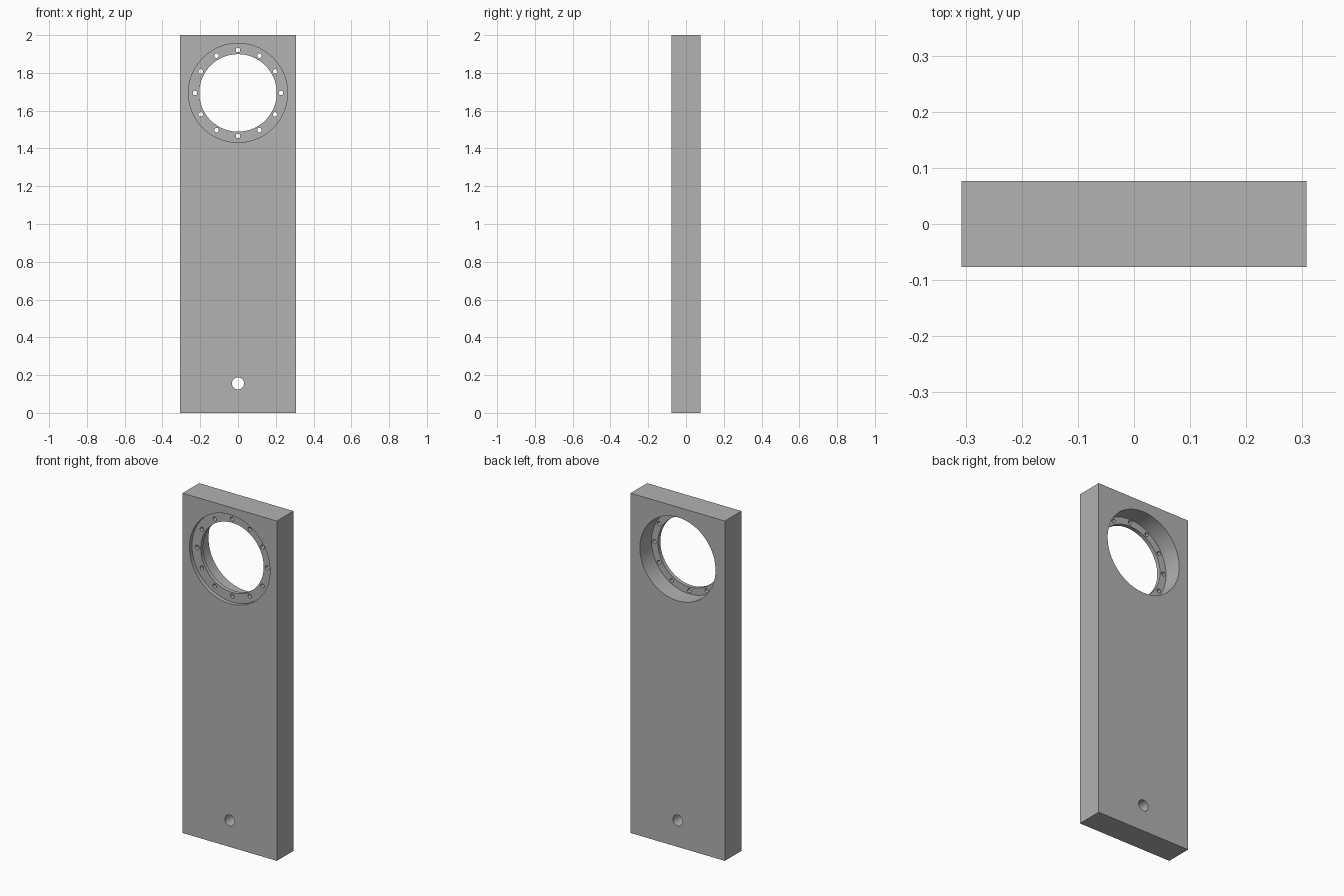
import bpy, math
from mathutils import Matrix, Vector
import bmesh

cube = bpy.data.objects.get("Cube")
if cube:
    bpy.data.objects.remove(cube, do_unlink=True)

WIDTH, DEPTH, HEIGHT = 0.614, 0.154, 2.0
FRONT, BACK = -DEPTH / 2, DEPTH / 2
RING_Z = 1.694
OVER = 0.05  # cutter overshoot past the faces

steel = bpy.data.materials.new("plain grey")
steel.use_nodes = True
grey = (0.445, 0.445, 0.445, 1)
steel.diffuse_color = grey
steel.node_tree.nodes["Principled BSDF"].inputs["Base Color"].default_value = grey


def make_object(name, bm):
    mesh = bpy.data.meshes.new(name)
    bm.to_mesh(mesh)
    bm.free()
    mesh.materials.append(steel)
    obj = bpy.data.objects.new(name, mesh)
    bpy.context.scene.collection.objects.link(obj)
    return obj


def cutter(name, centres, radius, y0, y1, sides):
    """Cylinders along y at each (x, z) centre."""
    bm = bmesh.new()
    turn = Matrix.Rotation(math.pi / 2, 4, 'X')
    for x, z in centres:
        place = Matrix.Translation((x, (y0 + y1) / 2, z)) @ turn
        bmesh.ops.create_cone(bm, cap_ends=True, segments=sides, radius1=radius,
                              radius2=radius, depth=y1 - y0, matrix=place)
    obj = make_object(name, bm)
    obj.hide_render = True
    return obj


# Plate
bm = bmesh.new()
bmesh.ops.create_cube(bm, size=1)
bmesh.ops.scale(bm, vec=(WIDTH, DEPTH, HEIGHT), verts=bm.verts)
bmesh.ops.translate(bm, vec=Vector((0, 0, HEIGHT / 2)), verts=bm.verts)
plate = make_object("mounting_plate", bm)

# Recesses on both sides leave a thin flange, pierced by a bore and bolt holes
ring = [(0, RING_Z)]
bolts = [(0.2275 * math.cos(a), RING_Z + 0.2275 * math.sin(a))
         for a in (i * math.tau / 12 for i in range(12))]
cutters = [
    cutter("front_recess", ring, 0.262, FRONT - OVER, FRONT + 0.023, 96),
    cutter("back_recess", ring, 0.246, BACK - 0.108, BACK + OVER, 96),
    cutter("bore", ring, 0.205, FRONT - OVER, BACK + OVER, 96),
    cutter("bolt_holes", bolts, 0.012, FRONT - OVER, BACK + OVER, 20),
    cutter("lower_hole", [(0, 0.156)], 0.032, FRONT - OVER, BACK + OVER, 40),
]
for tool in cutters:
    mod = plate.modifiers.new(tool.name, 'BOOLEAN')
    mod.operation = 'DIFFERENCE'
    mod.solver = 'EXACT'
    mod.object = tool

# Bake the cuts and drop the cutters
bpy.context.view_layer.update()
graph = bpy.context.evaluated_depsgraph_get()
result = bpy.data.meshes.new_from_object(plate.evaluated_get(graph))
plate.modifiers.clear()
plate.data = result
for tool in cutters:
    bpy.data.objects.remove(tool, do_unlink=True)

# Smooth round walls, sharp rims
bpy.ops.object.select_all(action='DESELECT')
plate.select_set(True)
bpy.context.view_layer.objects.active = plate
bpy.ops.object.shade_smooth_by_angle(angle=math.radians(30))
